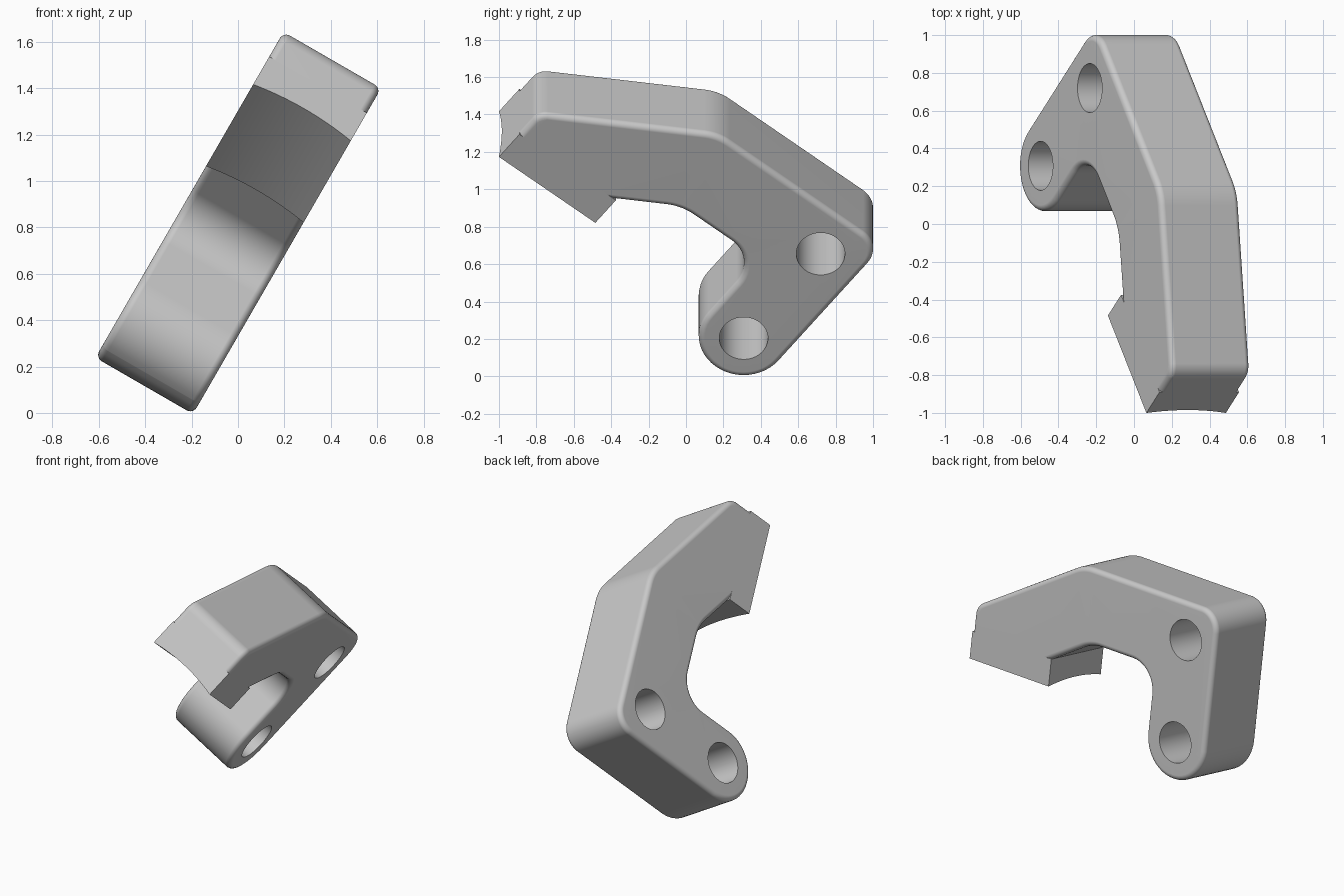
import bpy, bmesh, math
from mathutils import Matrix, Vector

cube = bpy.data.objects.get("Cube")
if cube:
    bpy.data.objects.remove(cube, do_unlink=True)

HALF = 0.243      # half the plate thickness
FILLET = 0.032    # rounding of the body rim
SEAT = -0.01      # height where the jaw pad meets the body

# Plate placement: local x, y lie in the plate, local z is its thickness
turn, tilt = math.radians(38.3), math.radians(60)
along = Vector((0, 1, 0))
up = Vector((math.cos(tilt), 0, math.sin(tilt)))
axis_p = along * math.cos(turn) - up * math.sin(turn)
axis_q = along * math.sin(turn) + up * math.cos(turn)
PLACE = Matrix((axis_p, axis_q, axis_p.cross(axis_q))).transposed().to_4x4()
PLACE.translation = (0, 0, 0.817)

grey = bpy.data.materials.new("plain grey")
grey.use_nodes = True
grey.diffuse_color = (0.58, 0.58, 0.58, 1)
grey.node_tree.nodes["Principled BSDF"].inputs["Base Color"].default_value = grey.diffuse_color


def circle_points(centre, radius, start, sweep, steps):
    angles = [start + sweep * k / steps for k in range(steps + 1)]
    return [Vector((centre[0] + radius * math.cos(a), centre[1] + radius * math.sin(a)))
            for a in angles]


def rounded(corners):
    """Outline with each (p, q, radius) corner replaced by an arc."""
    out = []
    for i, (p, q, r) in enumerate(corners):
        c = Vector((p, q))
        if not r:
            out.append(c)
            continue
        a = (Vector(corners[i - 1][:2]) - c).normalized()
        b = (Vector(corners[(i + 1) % len(corners)][:2]) - c).normalized()
        half = math.acos(a.dot(b)) / 2
        centre = c + (a + b).normalized() * (r / math.sin(half))
        s = c + a * (r / math.tan(half)) - centre
        e = c + b * (r / math.tan(half)) - centre
        sweep = math.atan2(s.x * e.y - s.y * e.x, s.dot(e))
        out += circle_points(centre, r, math.atan2(s.y, s.x), sweep, 12)
    return out


def inset(points, dist):
    """Clockwise outline moved inward, except its closing edge on the seat."""
    n = len(points)
    normals = []
    for i in range(n):
        d = (points[(i + 1) % n] - points[i]).normalized()
        normals.append(Vector((d.y, -d.x)))
    out = []
    for i, p in enumerate(points):
        n1, n2 = normals[i - 1], normals[i]
        d1, d2 = (0 if i == 0 else dist), (0 if i == n - 1 else dist)
        det = n1.x * n2.y - n1.y * n2.x
        out.append(p + Vector((d1 * n2.y - d2 * n1.y, d2 * n1.x - d1 * n2.x)) / det)
    return out


def add_ring(bm, points, z):
    return [bm.verts.new((p.x, p.y, z)) for p in points]


def skin(bm, ring_a, ring_b, count):
    n = len(ring_a)
    for i in range(count):
        j = (i + 1) % n
        bm.faces.new((ring_a[i], ring_a[j], ring_b[j], ring_b[i]))


def loop_edges(bm, ring):
    edges = []
    for i in range(len(ring)):
        pair = (ring[i - 1], ring[i])
        edges.append(bm.edges.get(pair) or bm.edges.new(pair))
    return edges


def finish(name, bm):
    bmesh.ops.recalc_face_normals(bm, faces=bm.faces)
    mesh = bpy.data.meshes.new(name)
    bm.to_mesh(mesh)
    bm.free()
    mesh.materials.append(grey)
    ob = bpy.data.objects.new(name, mesh)
    ob.matrix_world = PLACE
    bpy.context.collection.objects.link(ob)
    bpy.ops.object.select_all(action="DESELECT")
    ob.select_set(True)
    bpy.context.view_layer.objects.active = ob
    bpy.ops.object.shade_smooth_by_angle(angle=math.radians(30))
    weighted = ob.modifiers.new("even shading", "WEIGHTED_NORMAL")
    weighted.keep_sharp = True


# Hooked body: outline rings stacked through the thickness, rounded at both rims
outline = rounded([
    (-1.127, SEAT, 0), (-1.127, 0.154, 0.09), (-0.29, 0.65, 0.28),
    (0.834, 0.65, 0.14), (0.834, -0.495, 0.239), (0.354, -0.495, 0.239),
    (0.354, 0.17, 0.18), (-0.166, 0.17, 0.3), (-0.47, SEAT, 0)])
bm = bmesh.new()
SEGMENTS = 6
levels = []
for k in range(SEGMENTS + 1):
    a = math.pi / 2 * k / SEGMENTS
    levels.append((FILLET * (1 - math.sin(a)), HALF - FILLET * (1 - math.cos(a))))
levels += [(d, -z) for d, z in reversed(levels)]
rings = [add_ring(bm, inset(outline, d), z) for d, z in levels]
for lower, upper in zip(rings, rings[1:]):
    skin(bm, lower, upper, len(outline) - 1)

# Two bolt holes through the plate
cap_edges = {HALF: loop_edges(bm, rings[0]), -HALF: loop_edges(bm, rings[-1])}
for height in (-0.255, 0.409):
    hole = circle_points((0.594, height), 0.13, 0, math.tau, 64)[:-1]
    ends = {z: add_ring(bm, hole, z) for z in cap_edges}
    skin(bm, ends[HALF], ends[-HALF], len(hole))
    for z, ring in ends.items():
        cap_edges[z] += loop_edges(bm, ring)

# Flat sides around the holes
for z, edges in cap_edges.items():
    bmesh.ops.triangle_fill(bm, use_beauty=True, edges=edges, normal=(0, 0, z))
finish("hook_body", bm)

# Sharp jaw pad with a shallow concave face
SAG, BASE, STEPS = 0.025, -0.187, 16
section = [(SEAT, -HALF), (SEAT, HALF)]
for k in range(STEPS + 1):
    t = 1 - 2 * k / STEPS
    section.append((BASE + SAG * (1 - t * t), t * HALF))
bm = bmesh.new()
ends = [[bm.verts.new((p, q, w)) for q, w in section] for p in (-1.127, -0.47)]
skin(bm, ends[0], ends[1], len(section))
for ring in ends:
    bm.faces.new(ring)
finish("jaw_pad", bm)
